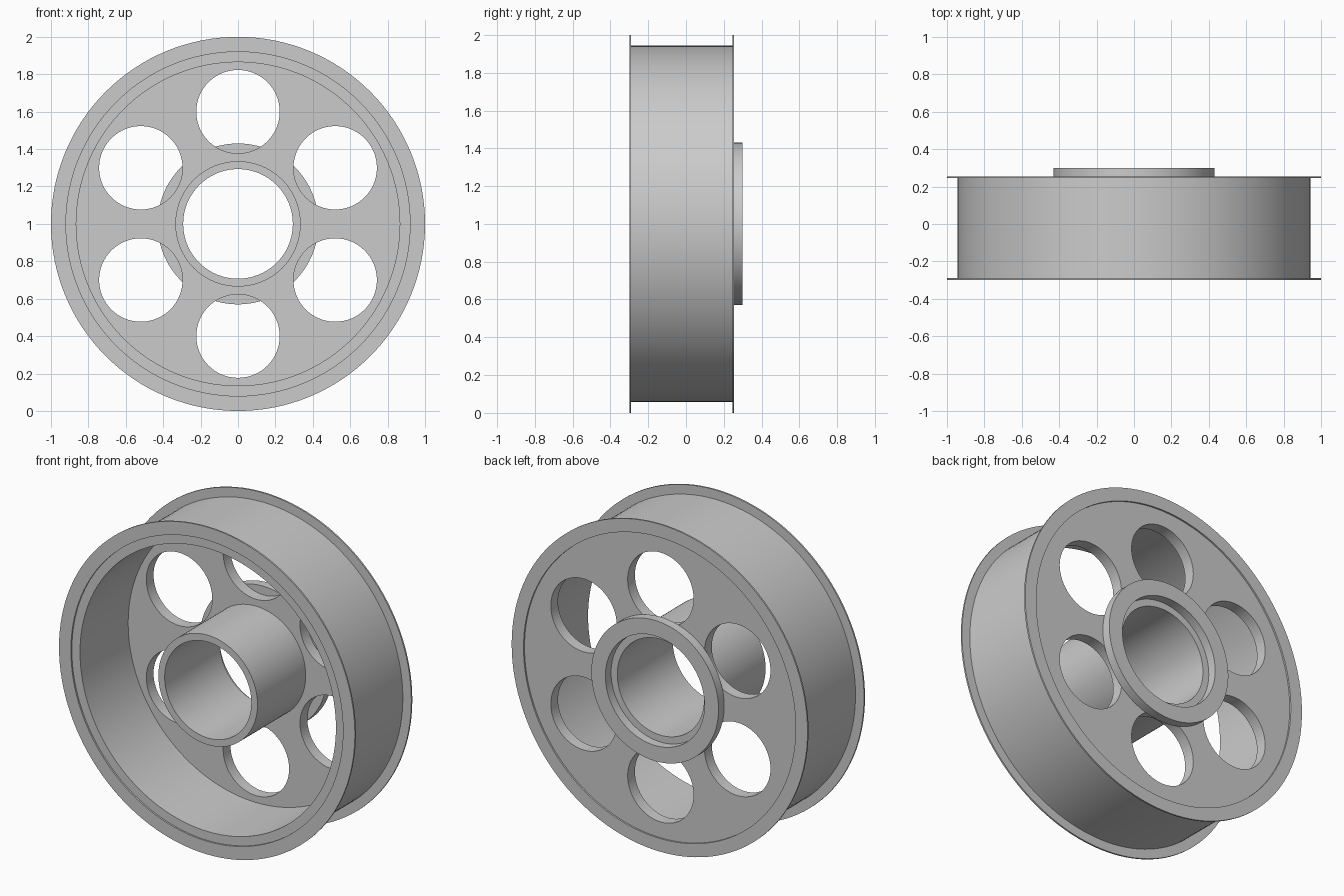
import bpy, bmesh, math
from mathutils import Matrix

if "Cube" in bpy.data.objects:
    bpy.data.objects.remove(bpy.data.objects["Cube"])

SEG = 128
CENTRE_Z = 1.0

grey = bpy.data.materials.new("wheel_grey")
grey.diffuse_color = (0.6, 0.6, 0.6, 1)
grey.use_nodes = True
grey.node_tree.nodes["Principled BSDF"].inputs["Base Color"].default_value = grey.diffuse_color


def finish(name, bm):
    """Turn a bmesh into a smooth-shaded object with crisp edges."""
    bmesh.ops.recalc_face_normals(bm, faces=bm.faces)
    for f in bm.faces:
        f.smooth = True
    mesh = bpy.data.meshes.new(name)
    bm.to_mesh(mesh)
    bm.free()
    mesh.set_sharp_from_angle(angle=math.radians(30))
    mesh.materials.clear()
    mesh.materials.append(grey)
    obj = bpy.data.objects.new(name, mesh)
    bpy.context.collection.objects.link(obj)
    return obj


def ring(name, r_in, r_out, y0, y1):
    """Rectangular section swept around the wheel axle (the y axis)."""
    bm = bmesh.new()
    section = [(r_in, y0), (r_out, y0), (r_out, y1), (r_in, y1)]
    loops = []
    for i in range(SEG):
        a = 2 * math.pi * i / SEG
        loops.append([bm.verts.new((r * math.cos(a), y, CENTRE_Z + r * math.sin(a)))
                      for r, y in section])
    for i in range(SEG):
        p, q = loops[i], loops[(i + 1) % SEG]
        for k in range(4):
            m = (k + 1) % 4
            bm.faces.new((p[k], p[m], q[m], q[k]))
    return finish(name, bm)


def add_circle(curve, cx, cy, r, n):
    spline = curve.splines.new('POLY')
    spline.points.add(n - 1)
    for i, pt in enumerate(spline.points):
        a = 2 * math.pi * i / n
        pt.co = (cx + r * math.cos(a), cy + r * math.sin(a), 0, 1)
    spline.use_cyclic_u = True


def web_plate(name, r_in, r_out, y0, y1):
    """Flat disc with a centre bore and six round lightening holes."""
    curve = bpy.data.curves.new(name + "_profile", 'CURVE')
    curve.dimensions = '2D'
    curve.fill_mode = 'BOTH'
    curve.extrude = (y1 - y0) / 2
    add_circle(curve, 0, 0, r_out, SEG)
    add_circle(curve, 0, 0, r_in, SEG)
    for k in range(6):
        a = math.radians(30 + 60 * k)
        add_circle(curve, 0.6 * math.cos(a), 0.6 * math.sin(a), 0.223, 64)
    tmp = bpy.data.objects.new(name + "_profile", curve)
    bpy.context.collection.objects.link(tmp)
    deps = bpy.context.evaluated_depsgraph_get()
    mesh = bpy.data.meshes.new_from_object(tmp.evaluated_get(deps))
    bm = bmesh.new()
    bm.from_mesh(mesh)
    bpy.data.objects.remove(tmp)
    bpy.data.curves.remove(curve)
    bpy.data.meshes.remove(mesh)
    bmesh.ops.remove_doubles(bm, verts=bm.verts, dist=1e-5)
    bm.transform(Matrix.Translation((0, (y0 + y1) / 2, CENTRE_Z))
                 @ Matrix.Rotation(math.pi / 2, 4, 'X'))
    return finish(name, bm)


# Rim drum with a thin flange on each end
ring("rim", 0.865, 0.943, -0.29, 0.245)
ring("front_flange", 0.92, 1.0, -0.30, -0.29)
ring("back_flange", 0.92, 1.0, 0.245, 0.255)

# Web near the back, carrying the hub tube and its collar
web_plate("web", 0.335, 0.865, 0.175, 0.245)
ring("hub_tube", 0.293, 0.335, -0.29, 0.245)
ring("hub_collar", 0.335, 0.43, 0.245, 0.30)
